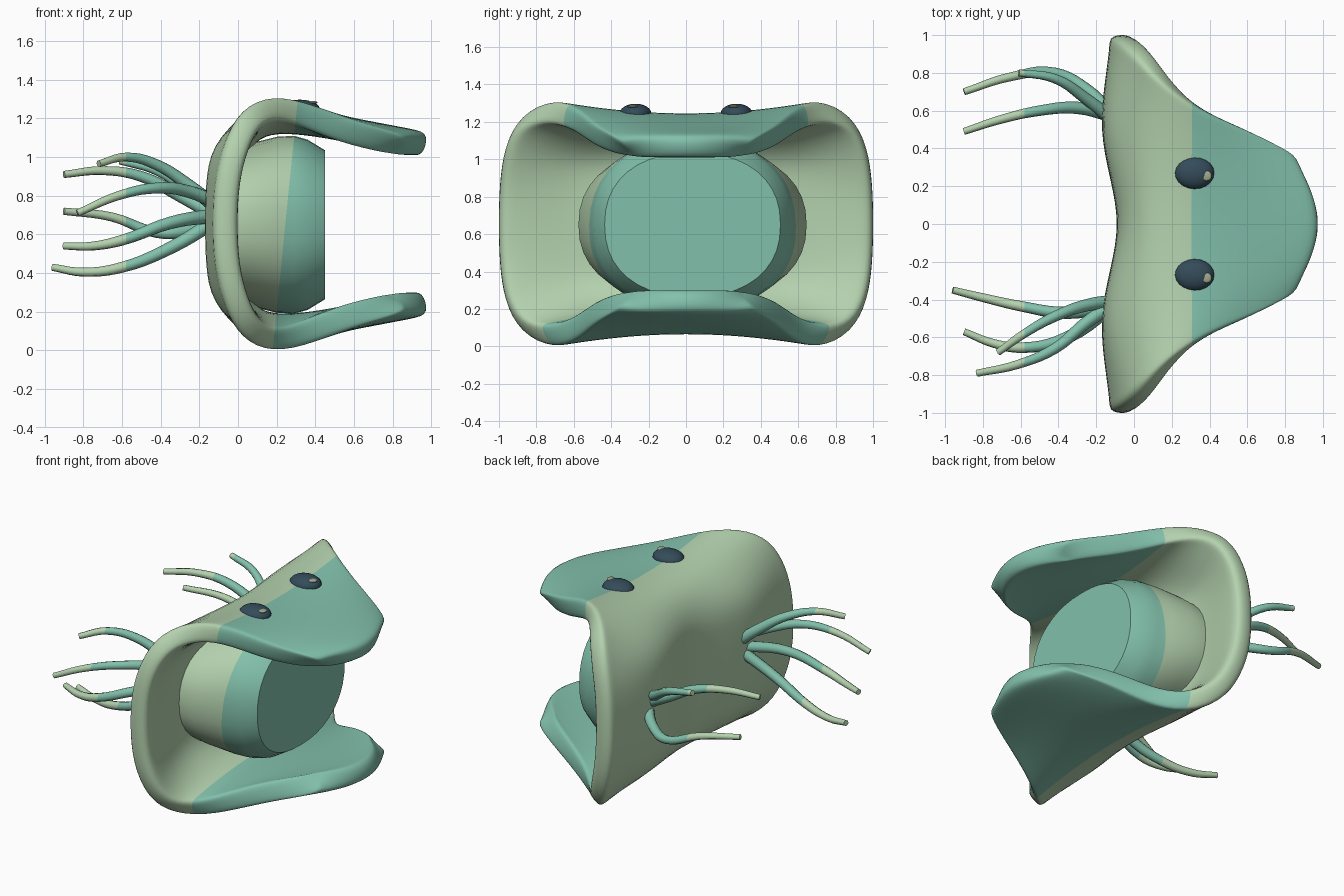
import bpy, bmesh, math
from mathutils import Vector

if "Cube" in bpy.data.objects:
    bpy.data.objects.remove(bpy.data.objects["Cube"])

def material(name, col):
    m = bpy.data.materials.new(name)
    m.diffuse_color = (*col, 1)
    m.use_nodes = True
    m.node_tree.nodes["Principled BSDF"].inputs["Base Color"].default_value = m.diffuse_color
    return m

LIGHT = material("light green", (0.455, 0.64, 0.425))
TEAL = material("teal green", (0.225, 0.53, 0.41))
EYE = material("dark slate", (0.034, 0.072, 0.102))
SHINE = material("pale olive", (0.35, 0.40, 0.26))
MID = 0.655

def add(name, mesh, mats):
    ob = bpy.data.objects.new(name, mesh)
    bpy.context.collection.objects.link(ob)
    for m in mats:
        mesh.materials.append(m)
    return ob

def bake(ob):
    """Replace an object by its evaluated mesh."""
    bpy.context.view_layer.update()
    dg = bpy.context.evaluated_depsgraph_get()
    me = bpy.data.meshes.new_from_object(ob.evaluated_get(dg))
    bpy.data.objects.remove(ob)
    me.materials.clear()
    return me

def split_colours(me, co, no, angle=None):
    """Cut a mesh on a plane; faces on the normal side get slot 1."""
    me.materials.append(LIGHT)
    me.materials.append(TEAL)
    co, no = Vector(co), Vector(no)
    bm = bmesh.new()
    bm.from_mesh(me)
    bmesh.ops.bisect_plane(bm, geom=bm.verts[:] + bm.edges[:] + bm.faces[:],
                           plane_co=co, plane_no=no, dist=1e-5)
    bmesh.ops.recalc_face_normals(bm, faces=bm.faces[:])
    for f in bm.faces:
        f.material_index = int((f.calc_center_median() - co).dot(no) > 0)
        f.smooth = True
    if angle:
        for e in bm.edges:
            if len(e.link_faces) == 2 and e.calc_face_angle(0) > angle:
                e.smooth = False
    bm.to_mesh(me)
    bm.free()
    me.update()

SPLIT = ((0.245, 0, MID), (1, 0, -0.1))

# Shell: C-shaped sheet; rows give centre x,z / side x,z / half width
rows = [(-.01, .655, -.07, .655, 1.005), (-.01, .86, -.06, .87, 1.0),
        (.00, 1.02, -.01, 1.06, .975), (.07, 1.16, .06, 1.215, .90),
        (.24, 1.19, .19, 1.272, .74), (.45, 1.165, .36, 1.215, .60),
        (.68, 1.12, .56, 1.13, .51), (.90, 1.08, .77, 1.075, .39),
        (.975, 1.06, .83, 1.055, .32)]
full = [(a, 2 * MID - b, c, 2 * MID - d, w) for a, b, c, d, w in rows[:0:-1]] + rows
ps = [-1, -.93, -.75, -.5, -.25, 0, .25, .5, .75, .93, 1]
bm = bmesh.new()
grid = []
for cx, cz, sx, sz, w in full:
    line = []
    for p in ps:
        f = p * p
        x = cx + (sx - cx) * f
        if cx < .05:
            x -= .095 * math.sin(math.pi * p) ** 2
        line.append(bm.verts.new((x, p * w, cz + (sz - cz) * f)))
    grid.append(line)
for a, b in zip(grid, grid[1:]):
    for i in range(len(ps) - 1):
        bm.faces.new((a[i], a[i + 1], b[i + 1], b[i]))
me = bpy.data.meshes.new("shell")
bm.to_mesh(me)
bm.free()
shell = add("shell_tmp", me, [])
so = shell.modifiers.new("thick", 'SOLIDIFY')
so.thickness, so.offset = .13, 0
shell.modifiers.new("smooth", 'SUBSURF').levels = 2
me = bake(shell)
split_colours(me, *SPLIT)
add("shell", me, [])

# Body plug inside the shell: rings along x
bm = bmesh.new()
N = 40
loops = []
for x, ry, rz in [(-.05, .61, .40), (.06, .61, .42), (.2, .565, .455), (.29, .54, .46),
                  (.36, .525, .44), (.45, .47, .385)]:
    ring = []
    for i in range(N):
        c, s = math.cos(2 * math.pi * i / N), math.sin(2 * math.pi * i / N)
        ring.append(bm.verts.new((x, .035 + ry * math.copysign(abs(c) ** .88, c),
                                  .65 + rz * math.copysign(abs(s) ** .88, s))))
    loops.append(ring)
for a, b in zip(loops, loops[1:]):
    for i in range(N):
        j = (i + 1) % N
        bm.faces.new((a[i], a[j], b[j], b[i]))
bm.faces.new(loops[0])
bm.faces.new(loops[-1])
me = bpy.data.meshes.new("body")
bm.to_mesh(me)
bm.free()
split_colours(me, *SPLIT, angle=math.radians(35))
add("body_plug", me, [])

# Tentacles: tapered curves behind the shell, pale at the tips
tentacles = [
    [(-.10, .56, .68), (-.25, .71, .62), (-.42, .80, .61), (-.65, .78, .69), (-.9, .70, .72)],
    [(-.10, .54, .72), (-.25, .66, .82), (-.42, .77, .93), (-.61, .80, .98)],
    [(-.10, .57, .69), (-.3, .615, .80), (-.5, .60, .90), (-.7, .555, .93), (-.9, .49, .91)],
    [(-.10, -.42, .68), (-.35, -.47, .53), (-.6, -.435, .43), (-.8, -.39, .405), (-.96, -.35, .43)],
    [(-.10, -.42, .70), (-.35, -.60, .66), (-.6, -.655, .57), (-.75, -.63, .54), (-.9, -.57, .54)],
    [(-.10, -.41, .73), (-.25, -.43, .85), (-.42, -.49, .96), (-.58, -.58, 1.0), (-.72, -.68, .965)],
    [(-.10, -.42, .76), (-.25, -.52, .82), (-.42, -.66, .84), (-.62, -.745, .80), (-.83, -.79, .71)]]
for k, pts in enumerate(tentacles):
    cu = bpy.data.curves.new("tentacle", 'CURVE')
    cu.dimensions = '3D'
    cu.bevel_depth, cu.bevel_resolution = .034, 2
    cu.resolution_u, cu.use_fill_caps = 5, True
    sp = cu.splines.new('BEZIER')
    sp.bezier_points.add(len(pts) - 1)
    for i, (bp, co) in enumerate(zip(sp.bezier_points, pts)):
        bp.co = co
        bp.handle_left_type = bp.handle_right_type = 'AUTO'
        bp.radius = 1.1 - .55 * i / (len(pts) - 1)
    ob = bpy.data.objects.new("tentacle_tmp", cu)
    bpy.context.collection.objects.link(ob)
    me = bake(ob)
    split_colours(me, (-.58, 0, 0), (1, 0, 0), angle=math.radians(50))
    add(f"tentacle_{k + 1}", me, [])

# Eyes: flattened balls on the upper lip, each with a small pale glint
def ball(name, co, size, mat):
    bm = bmesh.new()
    bmesh.ops.create_uvsphere(bm, u_segments=20, v_segments=12, radius=1)
    for v in bm.verts:
        v.co = Vector(co) + Vector(a * b for a, b in zip(v.co, size))
    for f in bm.faces:
        f.smooth = True
    me = bpy.data.meshes.new(name)
    bm.to_mesh(me)
    bm.free()
    add(name, me, [mat])

for side, y in (("left", .27), ("right", -.27)):
    ball(f"eye_{side}", (.32, y, 1.245), (.105, .085, .052), EYE)
    ball(f"eye_glint_{side}", (.385, y - .015, 1.282), (.027, .027, .008), SHINE)
